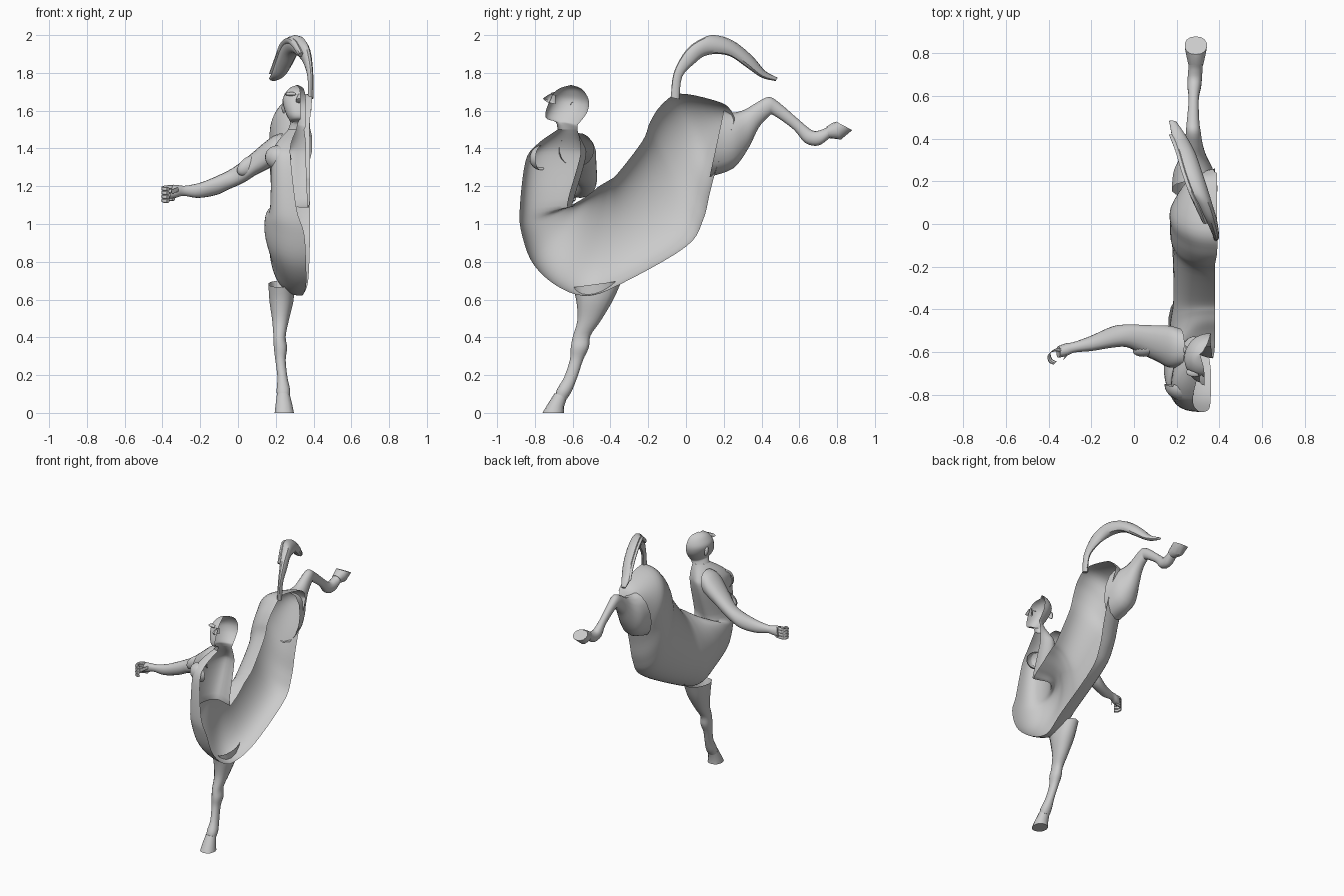
import bpy, bmesh, math
from mathutils import Vector, Euler

grey = bpy.data.materials.new("plain_grey")
grey.diffuse_color = (0.6, 0.6, 0.6, 1)


def finish(name, bm, angle=40):
    me = bpy.data.meshes.new(name)
    bm.to_mesh(me)
    bm.free()
    ob = bpy.data.objects.new(name, me)
    bpy.context.collection.objects.link(ob)
    me.materials.append(grey)
    bpy.ops.object.select_all(action='DESELECT')
    ob.select_set(True)
    bpy.context.view_layer.objects.active = ob
    bpy.ops.object.shade_smooth_by_angle(angle=math.radians(angle))
    return ob


def spline(rows, n):
    """Catmull-Rom through tuples of numbers."""
    out = []
    for i in range(len(rows) - 1):
        a, b, c, d = (rows[max(0, min(len(rows) - 1, i + k))] for k in (-1, 0, 1, 2))
        for s in range(n):
            t = s / n
            out.append([0.5 * (2 * q + (r - p) * t + (2 * p - 5 * q + 4 * r - u) * t * t
                               + (3 * q - p - 3 * r + u) * t ** 3)
                        for p, q, r, u in zip(a, b, c, d)])
    return out + [list(rows[-1])]


def loft(name, rows, axis=(1, 0, 0), half=False, segs=20, n=4, angle=40, cap_start=True):
    """Rows: edge point A (3), edge point B (3), half width along axis, back bulge."""
    bm = bmesh.new()
    ax = Vector(axis)
    rings = []
    for r in spline(rows, n):
        a, b, w = Vector(r[:3]), Vector(r[3:6]), max(r[6], 0.0)
        ring = []
        for k in range(segs + 1 if half else segs):
            t = (math.pi if half else 2 * math.pi) * k / segs
            s = math.sin(t)
            s = math.copysign(abs(s) ** 0.85, s)
            f = (1 - math.cos(t)) / 2
            if half:
                f += r[7] * s * s * (t / math.pi) ** 2
            ring.append(bm.verts.new(a.lerp(b, f) - ax * w * s))
        rings.append(ring)
    m = len(rings[0])
    for p, q in zip(rings, rings[1:]):
        for k in range(m - 1 if half else m):
            j = (k + 1) % m
            bm.faces.new((p[k], p[j], q[j], q[k]))
    if not half:
        if cap_start:
            bm.faces.new(rings[0])
        bm.faces.new(rings[-1])
    bmesh.ops.recalc_face_normals(bm, faces=bm.faces)
    return finish(name, bm, angle)


def side(rows):
    """(yA, zA, yB, zB, xA, xB, width[, bulge]) -> loft rows."""
    return [(r[4], r[0], r[1], r[5], r[2], r[3], r[6], r[7] if len(r) > 7 else 0) for r in rows]


def relief(name, loc, rad, rot, out):
    """Ellipsoid keeping only the part that faces outwards."""
    bm = bmesh.new()
    bmesh.ops.create_uvsphere(bm, u_segments=20, v_segments=14, radius=1)
    m = Euler([math.radians(a) for a in rot]).to_matrix()
    for v in bm.verts:
        v.co = m @ Vector([c * r for c, r in zip(v.co, rad)])
    o = Vector(out).normalized()
    bmesh.ops.delete(bm, geom=[v for v in bm.verts if v.co.dot(o) < -.002], context='VERTS')
    bmesh.ops.translate(bm, verts=bm.verts, vec=loc)
    return finish(name, bm)


# Half shell from the neck, down the torso, along the barrel to the rump
loft("torso_and_barrel", side([
    (-.68, 1.50, -.575, 1.50, .31, .35, .06, .1),
    (-.79, 1.42, -.56, 1.42, .28, .36, .12, .7),
    (-.85, 1.33, -.565, 1.34, .28, .36, .145, .8),
    (-.88, 1.08, -.63, 1.10, .31, .37, .175, .8),
    (-.87, .95, -.57, 1.12, .35, .38, .22, .3),
    (-.81, .79, -.51, 1.16, .36, .38, .23, .1),
    (-.68, .67, -.46, 1.20, .36, .38, .21),
    (-.52, .62, -.41, 1.23, .34, .38, .19),
    (-.33, .69, -.36, 1.27, .37, .38, .19),
    (0, .88, -.23, 1.44, .38, .38, .20),
    (.09, 1.02, -.19, 1.54, .38, .38, .21),
    (.13, 1.18, -.13, 1.63, .38, .39, .215),
    (.17, 1.32, -.03, 1.69, .38, .39, .21),
    (.24, 1.50, .18, 1.645, .38, .39, .12),
    (.26, 1.56, .24, 1.60, .38, .39, .01)]), half=True, segs=28, n=5)

# Half shell of the tilted head
loft("head", side([
    (-.612, 1.735, -.605, 1.735, .31, .32, .004),
    (-.665, 1.72, -.56, 1.72, .325, .345, .06),
    (-.70, 1.695, -.53, 1.69, .33, .355, .09),
    (-.715, 1.665, -.513, 1.645, .33, .36, .108),
    (-.735, 1.62, -.52, 1.60, .33, .36, .10),
    (-.745, 1.58, -.54, 1.565, .33, .36, .085),
    (-.735, 1.555, -.565, 1.535, .33, .36, .07),
    (-.69, 1.54, -.575, 1.52, .32, .36, .06),
    (-.68, 1.50, -.575, 1.50, .31, .35, .06)]), half=True, segs=16, n=3)
# Nose as a small half wedge, plus brow and ear
loft("nose", side([(-.716, 1.69, -.69, 1.68, .33, .33, .012),
                   (-.757, 1.664, -.69, 1.645, .33, .33, .024),
                   (-.728, 1.642, -.69, 1.635, .33, .33, .018)]), half=True, segs=8, n=2)
relief("brow", (.285, -.695, 1.688), (.04, .022, .01), (0, 0, 0), (-.5, -1, 0))
relief("ear", (.245, -.59, 1.615), (.014, .02, .032), (20, 0, 0), (-1, 0, 0))

# Planted front leg
loft("front_leg", side([
    (-.60, .665, -.34, .70, .23, .23, .07),
    (-.58, .59, -.385, .60, .23, .23, .065),
    (-.575, .49, -.45, .49, .225, .225, .045),
    (-.60, .40, -.505, .41, .22, .22, .033),
    (-.61, .345, -.515, .345, .225, .225, .036),
    (-.615, .28, -.545, .28, .225, .225, .028),
    (-.645, .19, -.575, .19, .235, .235, .027),
    (-.68, .13, -.605, .115, .24, .24, .036),
    (-.69, .10, -.63, .075, .24, .24, .034)]), segs=14, cap_start=False)
loft("front_hoof", side([
    (-.695, .105, -.63, .08, .24, .24, .035),
    (-.73, .05, -.645, .035, .243, .243, .045),
    (-.76, .0, -.645, .0, .245, .245, .052)]), segs=14, n=1)

# Kicking hind leg
loft("hind_leg", side([
    (.20, 1.60, .125, 1.25, .285, .285, .11),
    (.25, 1.59, .25, 1.295, .28, .28, .095),
    (.31, 1.605, .33, 1.40, .28, .28, .06),
    (.37, 1.64, .385, 1.51, .28, .28, .042),
    (.435, 1.672, .44, 1.57, .278, .278, .035),
    (.49, 1.645, .465, 1.575, .277, .277, .03),
    (.60, 1.55, .57, 1.50, .28, .28, .024),
    (.67, 1.495, .63, 1.43, .283, .283, .033),
    (.72, 1.50, .70, 1.415, .287, .287, .034),
    (.75, 1.515, .76, 1.455, .29, .29, .034)]), segs=14, cap_start=False)
loft("hind_hoof", side([
    (.745, 1.515, .755, 1.455, .29, .29, .036),
    (.775, 1.535, .82, 1.447, .29, .29, .046),
    (.795, 1.542, .88, 1.497, .29, .29, .053)]), segs=14, n=1)

# Arched tail made of a main lock and a slimmer outer lock
tail = [(-.08, 1.67, -.035, 1.66, .385, .385, .014),
        (-.065, 1.80, -.02, 1.78, .385, .38, .016),
        (0, 1.92, .045, 1.85, .365, .36, .026),
        (.08, 1.98, .10, 1.89, .335, .33, .036),
        (.15, 2.0, .17, 1.90, .30, .31, .042),
        (.25, 1.97, .24, 1.885, .265, .285, .044),
        (.35, 1.89, .32, 1.83, .235, .255, .042),
        (.42, 1.81, .40, 1.775, .205, .22, .034),
        (.485, 1.775, .475, 1.757, .175, .19, .016)]
loft("tail", side(tail), segs=12)
loft("tail_lock", side([(a, b - .012, a * .5 + c * .5, b * .5 + d * .5, e - .03, f - .03, w * .5)
                        for a, b, c, d, e, f, w in tail[2:-1]]), segs=8)

# Outstretched arm, from shoulder to wrist
arm = [(.215, -.58, 1.395, .09, .088), (.165, -.575, 1.375, .098, .092),
       (.11, -.56, 1.34, .085, .084),
       (.05, -.545, 1.295, .072, .076), (-.03, -.525, 1.245, .054, .06),
       (-.10, -.53, 1.21, .05, .056), (-.20, -.56, 1.18, .036, .042),
       (-.28, -.578, 1.176, .025, .027), (-.32, -.59, 1.172, .03, .033),
       (-.355, -.60, 1.17, .027, .037)]
loft("arm", [(x + r * .25, y, z + r, x - r * .25, y, z - r, w) for x, y, z, w, r in arm],
     axis=(0, 1, 0), segs=18, cap_start=False)


def digit(name, pts, r):
    loft(name, [(x, y, z + r, x, y, z - r, r) for x, y, z in pts], axis=(.7, .7, 0), segs=8, n=3)


# Curled fingers and thumb
for i in range(4):
    z = 1.197 - i * .021
    digit("finger", [(-.34, -.592, z), (-.375, -.592, z - .003), (-.398, -.61, z - .007),
                     (-.392, -.64, z - .011), (-.37, -.652, z - .012)], .011)
digit("thumb", [(-.31, -.60, 1.185), (-.325, -.63, 1.18), (-.345, -.652, 1.172)], .012)

# Muscle relief on chest and upper arm
relief("chest_muscle", (.215, -.765, 1.35), (.075, .06, .065), (0, 15, -25), (-.4, -1, 0))
relief("biceps", (.06, -.585, 1.31), (.075, .036, .045), (0, -35, 12), (0, -1, 0))
